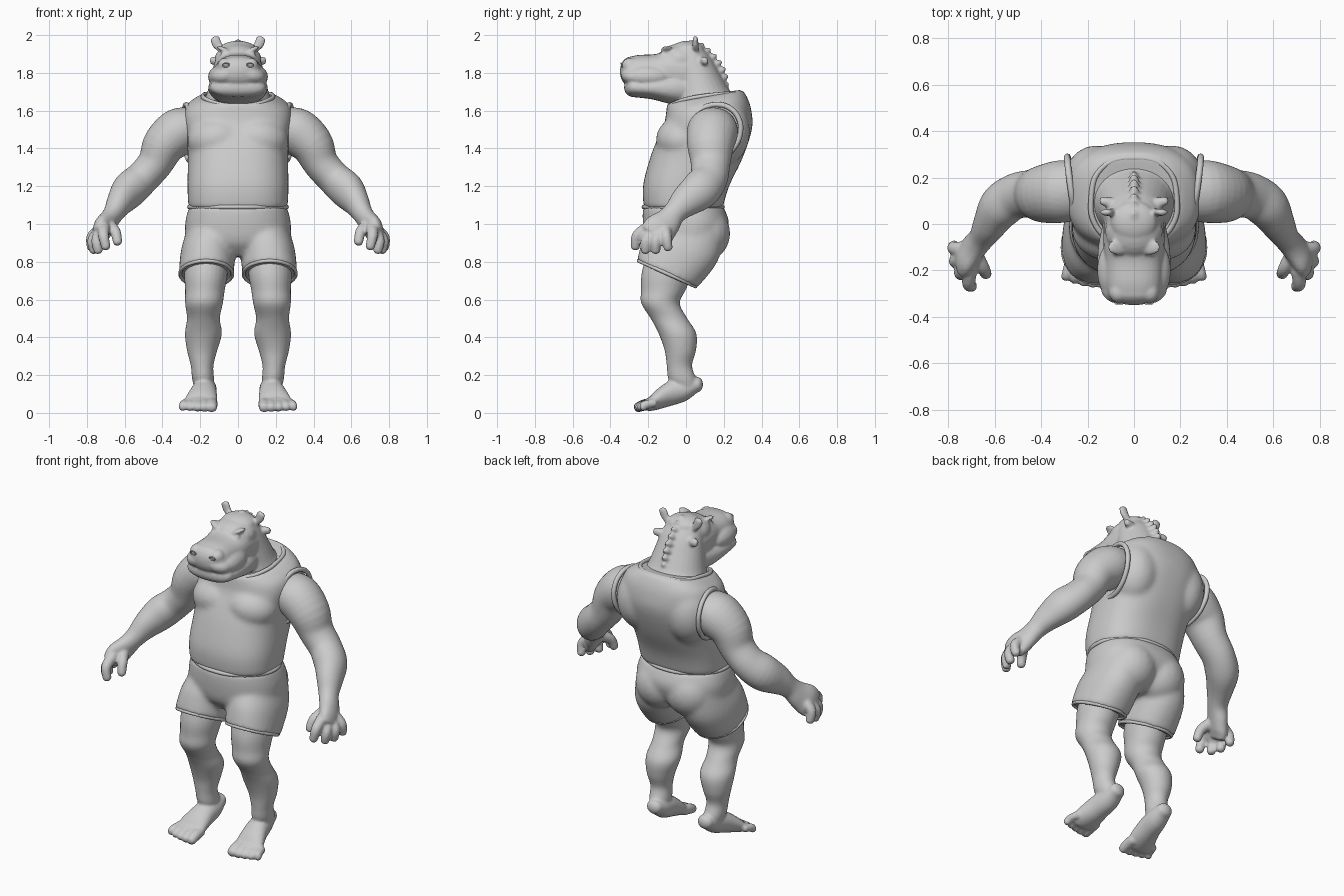
import bpy, bmesh, math
from mathutils import Vector, Matrix

cube = bpy.data.objects.get("Cube")
if cube:
    bpy.data.objects.remove(cube)

clay = bpy.data.materials.new("clay_grey")
clay.use_nodes = True
clay.diffuse_color = (0.6, 0.6, 0.6, 1)
clay.node_tree.nodes["Principled BSDF"].inputs["Base Color"].default_value = (0.6, 0.6, 0.6, 1)
X, Z, FRONT = Vector((1, 0, 0)), Vector((0, 0, 1)), Vector((0, -1, 0))
SIDES = (1, -1)


def blend(p0, p1, p2, p3, t):
    """Smooth spline between ring p1 and ring p2."""
    return [b + t * ((c - a) / 2 + t * (a - 2.5 * b + 2 * c - d / 2
            + t * (1.5 * (b - c) + (d - a) / 2))) for a, b, c, d in zip(p0, p1, p2, p3)]


def loft(bm, rings, axis=None, power=2, cap=0, sides=SIDES, n=28):
    """Rings are (x, y, z, width radius, depth radius, slope)."""
    rings = [tuple(r) + (0,) * (6 - len(r)) for r in rings]
    ext = [rings[0]] + rings + [rings[-1]]
    fine = [blend(*ext[i:i + 4], k / 4) for i in range(len(rings) - 1) for k in range(4)]
    fine.append(list(rings[-1]))
    pos = [Vector(r[:3]) for r in fine]
    last = len(fine) - 1
    tangents = [axis or (pos[min(i + 1, last)] - pos[max(i - 1, 0)]).normalized()
                for i in range(last + 1)]
    items = [(p, t, r[3], r[4], r[5]) for p, t, r in zip(pos, tangents, fine)]
    if cap:  # rounded ends
        def dome(item, sign):
            p, t, a, b, s = item
            angles = [k * math.pi / 11 for k in range(1, 6)]
            return [(p + t * sign * cap * math.sin(q), t, a * math.cos(q), b * math.cos(q), s)
                    for q in angles]
        items = dome(items[0], -1)[::-1] + items + dome(items[-1], 1)
    for side in sides:
        rows = []
        for p, t, a, b, s in items:
            u = (X - t * t.x).normalized()
            v = t.cross(u)
            row = []
            for k in range(n):
                q = math.tau * k / n
                c, d = [math.copysign(abs(f) ** (2 / power), f) for f in (math.cos(q), math.sin(q))]
                w = p + u * a * c + v * b * d + t * s * b * d
                row.append(bm.verts.new((w.x * side, w.y, w.z)))
            rows.append(row)
        for r0, r1 in zip(rows, rows[1:]):
            for k in range(n):
                j = (k + 1) % n
                bm.faces.new((r0[k], r0[j], r1[j], r1[k]))
        bm.faces.new(rows[0][::-1])
        bm.faces.new(rows[-1])


def ball(bm, centre, size, roll=0, sides=SIDES):
    for s in sides:
        m = (Matrix.Translation((centre[0] * s, centre[1], centre[2]))
             @ Matrix.Rotation(roll * s, 4, 'Y') @ Matrix.Diagonal((*size, 1)))
        bmesh.ops.create_uvsphere(bm, u_segments=20, v_segments=14, radius=1, matrix=m)


def finish(bm, name, voxel, smooth):
    """Fuse the overlapping volumes into one smooth surface."""
    bmesh.ops.recalc_face_normals(bm, faces=bm.faces)
    mesh = bpy.data.meshes.new(name)
    bm.to_mesh(mesh)
    bm.free()
    mesh.materials.append(clay)
    ob = bpy.data.objects.new(name, mesh)
    bpy.context.collection.objects.link(ob)
    mod = ob.modifiers.new("fuse", 'REMESH')
    mod.mode, mod.voxel_size, mod.use_smooth_shade = 'VOXEL', voxel, True
    mod = ob.modifiers.new("soften", 'SMOOTH')
    mod.iterations = smooth


def cord(name, points, radius, side=1):
    curve = bpy.data.curves.new(name, 'CURVE')
    curve.dimensions, curve.bevel_depth, curve.bevel_resolution = '3D', radius, 2
    curve.resolution_u = 6
    sp = curve.splines.new('BEZIER')
    sp.bezier_points.add(len(points) - 1)
    for bp, p in zip(sp.bezier_points, points):
        bp.co = (p[0] * side, p[1], p[2])
        bp.handle_left_type = bp.handle_right_type = 'AUTO'
    sp.use_cyclic_u = True
    curve.materials.append(clay)
    bpy.context.collection.objects.link(bpy.data.objects.new(name, curve))


def oval(x, y, z, a, b, slope=0, n=12):
    angles = [math.tau * k / n for k in range(n)]
    return [(x + a * math.cos(q), y + b * math.sin(q), z + slope * b * math.sin(q)) for q in angles]


# Head: neck, skull, muzzle, jaw, cheeks, eyes
skin = bmesh.new()
loft(skin, [(0, .1, 1.58, .18, .18), (0, .1, 1.645, .18, .18, .15), (0, .085, 1.7, .162, .152),
            (0, .06, 1.78, .142, .13), (0, .03, 1.87, .12, .11), (0, .01, 1.92, .1, .09)],
     Z, cap=.05, sides=(1,))
ball(skin, (0, -.03, 1.87), (.125, .12, .085), sides=(1,))
loft(skin, [(0, .02, 1.8, .13, .12), (0, -.08, 1.805, .132, .12), (0, -.16, 1.805, .125, .095),
            (0, -.25, 1.81, .12, .085), (0, -.295, 1.808, .115, .078)], FRONT, 2.3, .055, (1,))
loft(skin, [(0, .02, 1.715, .13, .09), (0, -.08, 1.715, .152, .08), (0, -.18, 1.72, .158, .06),
            (0, -.28, 1.722, .145, .05)], FRONT, 2.3, .048, (1,))
ball(skin, (.09, -.2, 1.785), (.07, .125, .058), .3)
ball(skin, (.06, -.275, 1.79), (.085, .07, .05), .2)
ball(skin, (.073, -.118, 1.892), (.022, .02, .016))
ball(skin, (.068, -.1, 1.918), (.05, .035, .014), -.45)
ball(skin, (.068, -.295, 1.84), (.04, .045, .04))
# Ears, side knobs and back spikes
loft(skin, [(.09, .05, 1.92, .014, .018), (.11, .05, 1.95, .026, .016),
            (.122, .05, 1.98, .026, .014)], cap=.014)
loft(skin, [(.1, .09, 1.86, .025, .025), (.135, .1, 1.865, .018, .022)], cap=.015)
for i in range(8):
    f = i / 7
    y, z = .05 + .17 * math.sin(f * math.pi / 2), 1.968 - .225 * f ** 1.3
    loft(skin, [(0, y - .05, z - .03, .03, .024), (0, y - .015, z - .01, .024, .018),
                (0, y, z, .013, .012)], cap=.008, sides=(1,))

# Arms and palms
loft(skin, [(.23, .14, 1.52, .1, .12), (.31, .14, 1.49, .125, .135), (.39, .13, 1.42, .115, .125),
            (.44, .13, 1.32, .094, .105), (.51, .12, 1.24, .09, .1), (.575, .075, 1.18, .092, .104),
            (.622, .0, 1.12, .072, .085), (.657, -.06, 1.06, .055, .062), (.69, -.1, 1.01, .05, .075),
            (.72, -.14, .97, .048, .09), (.735, -.165, .94, .038, .085)], cap=.02)
fingers = {
    "thumb": ((.69, -.12, 1.0), (.65, -.19, .96), (.638, -.215, .905)),
    "index": ((.71, -.2, .98), (.712, -.258, .94), (.7, -.268, .88)),
    "middle": ((.73, -.18, .95), (.748, -.212, .91), (.74, -.215, .86)),
    "ring": ((.74, -.14, .95), (.77, -.16, .91), (.762, -.16, .86)),
    "little": ((.73, -.11, .97), (.775, -.105, .93), (.775, -.095, .875))}
for joints in fingers.values():
    loft(skin, [(*p, r, r) for p, r in zip(joints, (.034, .029, .025))], cap=.02, n=14)

# Legs, feet and toes
loft(skin, [(.165, -.07, .87, .11, .13), (.17, -.1, .74, .115, .135), (.175, -.12, .65, .105, .118),
            (.18, -.135, .58, .1, .102), (.183, -.09, .5, .087, .097), (.183, -.045, .42, .098, .1),
            (.19, -.03, .33, .08, .083), (.19, -.035, .25, .06, .067), (.185, -.02, .18, .058, .074),
            (.18, .0, .13, .05, .06)], Z)
loft(skin, [(.172, .06, .15, .047, .042), (.173, .0, .125, .06, .062), (.182, -.08, .105, .07, .068),
            (.195, -.155, .07, .085, .054), (.203, -.195, .045, .088, .036)], FRONT, cap=.03)
for i in range(5):
    x, r = .138 + .035 * i, .031 - .002 * i
    reach = -.258 + .002 * i * i
    loft(skin, [(x, -.17, .052, r, r), (x + .003 * i, -.22, .042, r, r),
                (x + .004 * i, reach, .028, r * .9, r * .85)], cap=.018, n=14)
finish(skin, "body_skin", .008, 4)

# Nostrils
for s in SIDES:
    rim = oval(.064, 0, 0, .016, .01, n=8)
    cord("nostril_rim", [(x, -.341 - y * .3, 1.842 + y) for x, y, z in rim], .004, s)

# Tank top with chest and shoulder blades
shirt = bmesh.new()
loft(shirt, [(0, -.015, 1.08, .262, .208), (0, .0, 1.2, .268, .228), (0, .055, 1.35, .265, .245),
             (0, .1, 1.48, .275, .25, .1), (0, .115, 1.57, .288, .23, .16),
             (0, .11, 1.63, .268, .215, .18), (0, .1, 1.675, .2, .2, .18)], Z, 2.5,
     sides=(1,), n=64)
ball(shirt, (.11, -.02, 1.45), (.16, .14, .12), .1)
ball(shirt, (.165, .18, 1.49), (.14, .16, .19))
finish(shirt, "tank_top", .011, 20)

half = [(.1, -.068, 1.635), (.168, .0, 1.66), (.185, .1, 1.678), (.14, .24, 1.692)]
cord("collar_trim", [(0, -.088, 1.62)] + half + [(0, .285, 1.697)]
     + [(-x, y, z) for x, y, z in half[::-1]], .012)
for s in SIDES:
    # The armhole leans outward at the back and inward at the bottom
    loop = [(math.sin(k * math.tau / 12), math.cos(k * math.tau / 12)) for k in range(12)]
    cord("armhole_trim", [(.266 + .02 * b + .008 * c, .145 + .143 * b + .02 * c, 1.485 + .147 * c)
                          for b, c in loop], .014, s)

# Shorts: hips, seat and legs
shorts = bmesh.new()
loft(shorts, [(0, -.02, .83, .15, .13), (0, -.01, .9, .265, .2), (0, .0, 1.0, .28, .228),
              (0, -.015, 1.09, .259, .214)], Z, 2.3, sides=(1,), n=64)
loft(shorts, [(.14, .0, .97, .13, .2), (.158, -.03, .86, .144, .202, -.25),
              (.168, -.1, .735, .146, .16, -.45)], Z, 2.2)
ball(shorts, (.1, .09, .95), (.15, .145, .15))
finish(shorts, "shorts", .011, 14)
cord("waistband", oval(0, -.015, 1.09, .258, .208), .012)
for s in SIDES:
    cord("shorts_hem", oval(.168, -.1, .737, .138, .151, -.45), .01, s)
